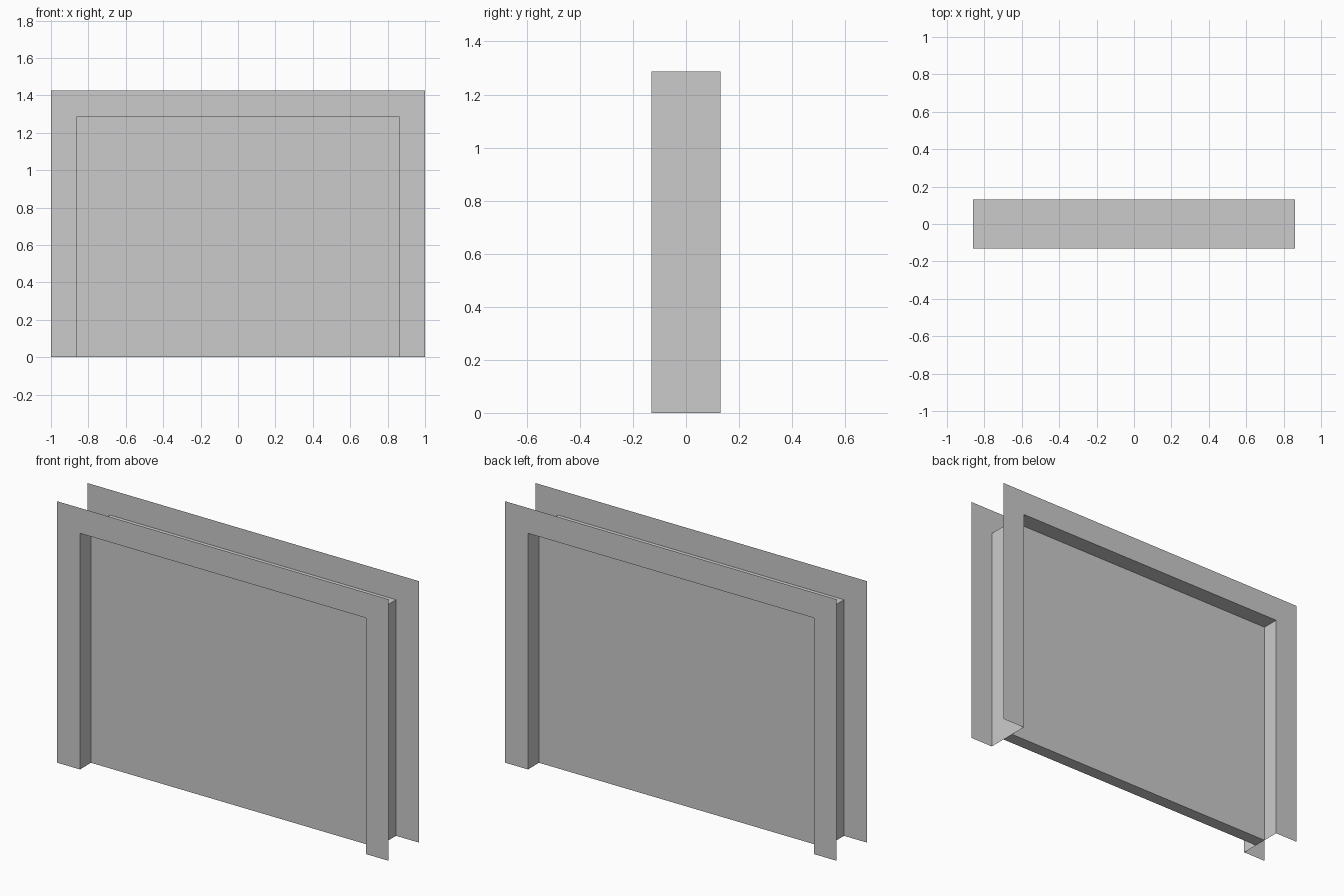
import bpy

if "Cube" in bpy.data.objects:
    bpy.data.objects.remove(bpy.data.objects["Cube"])

W, H = 1.0, 1.425        # outer half width and height of the casing
IW, IH = 0.862, 1.287    # opening half width and height
D = 0.13                 # half depth of the frame
T = 0.035                # half thickness of the door panel


def arch(w, h, y):
    """Open upside-down U outline standing on the floor."""
    return [(-w, y, 0), (-w, y, h), (w, y, h), (w, y, 0)]


def strip(name, a, b):
    """Thin sheet bridging two open outlines."""
    n = len(a)
    faces = [(i, i + 1, n + i + 1, n + i) for i in range(n - 1)]
    mesh = bpy.data.meshes.new(name)
    mesh.from_pydata(a + b, [], faces)
    obj = bpy.data.objects.new(name, mesh)
    bpy.context.collection.objects.link(obj)
    return obj


# Flat casing trims on both sides of the wall
strip("front_casing", arch(W, H, -D), arch(IW, IH, -D))
strip("back_casing", arch(IW, IH, D), arch(W, H, D))

# Jamb lining the opening
strip("jamb_lining", arch(IW, IH, -D), arch(IW, IH, D))

# Door panel: front, bottom and back, its edges closed by the jamb
profile = [(-T, IH), (-T, 0), (T, 0), (T, IH)]
strip("door_panel",
      [(-IW, y, z) for y, z in profile],
      [(IW, y, z) for y, z in profile])
